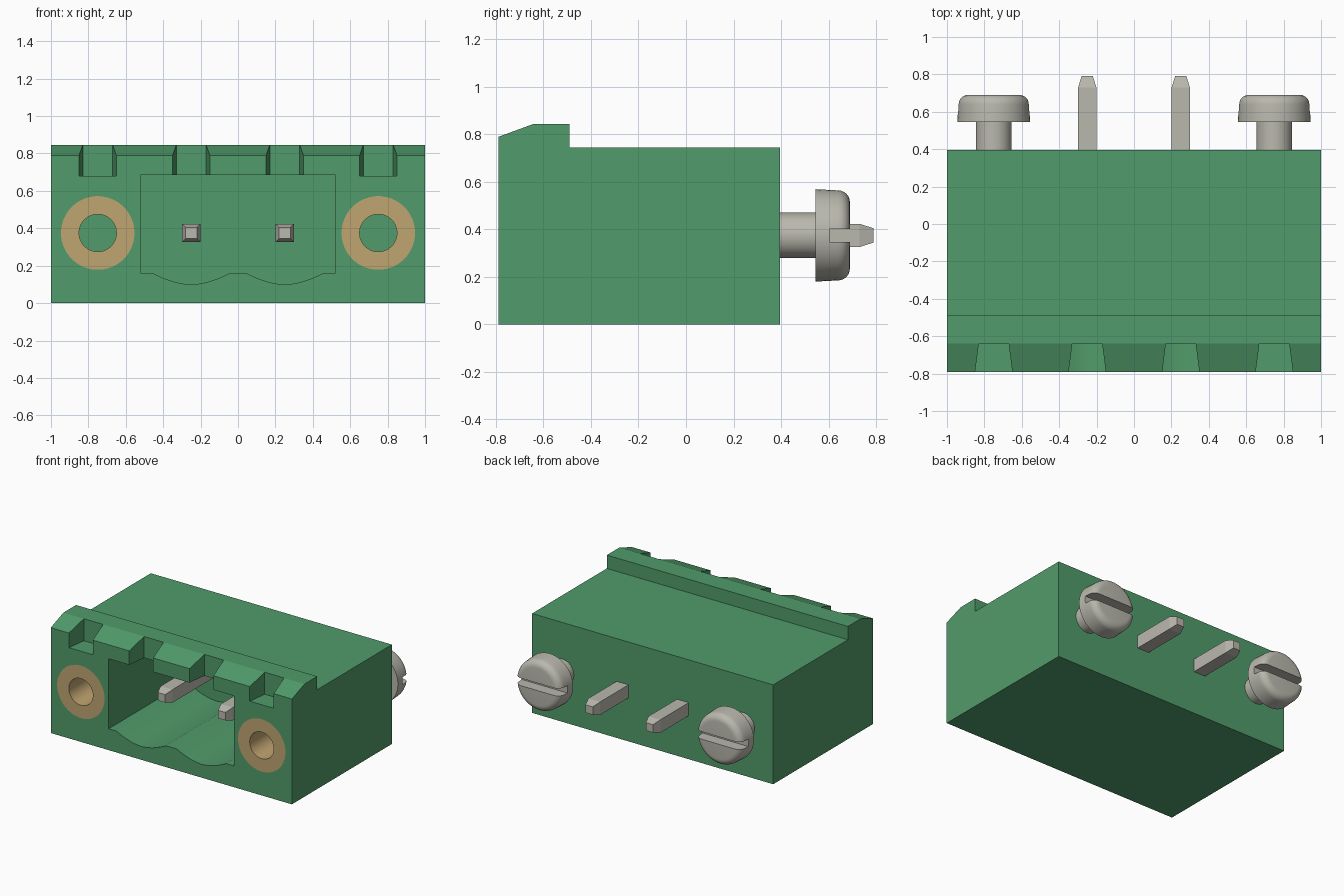
import bpy, bmesh, math
from mathutils import Vector

if "Cube" in bpy.data.objects:
    bpy.data.objects.remove(bpy.data.objects["Cube"])


def material(name, rgb, metallic=0.0):
    m = bpy.data.materials.new(name)
    m.use_nodes = True
    m.diffuse_color = (*rgb, 1)
    bsdf = m.node_tree.nodes["Principled BSDF"]
    bsdf.inputs["Base Color"].default_value = (*rgb, 1)
    bsdf.inputs["Roughness"].default_value = 0.6
    return m


GREEN = material("green plastic", (0.083, 0.33, 0.145))
BRASS = material("brass", (0.53, 0.376, 0.165))
METAL = material("tinned metal", (0.49, 0.48, 0.42))

AXIS_Z = 0.375     # height of pins and screws
FRONT = -0.79
BACK = 0.395


def finish(bm, name, mat, smooth=None):
    bmesh.ops.recalc_face_normals(bm, faces=bm.faces)
    mesh = bpy.data.meshes.new(name)
    bm.to_mesh(mesh)
    bm.free()
    mesh.materials.append(mat)
    ob = bpy.data.objects.new(name, mesh)
    bpy.context.collection.objects.link(ob)
    if smooth:
        smooth_by_angle(ob, smooth)
    return ob


def smooth_by_angle(ob, degrees):
    bpy.ops.object.select_all(action="DESELECT")
    ob.select_set(True)
    bpy.context.view_layer.objects.active = ob
    bpy.ops.object.shade_smooth_by_angle(angle=math.radians(degrees))


def prism(name, points, axis, lo, hi, mat):
    """Extrude a 2D outline along one axis."""
    bm = bmesh.new()

    def place(p, d):
        co = list(p)
        co.insert(axis, d)
        return bm.verts.new(co)

    face = bm.faces.new([place(p, lo) for p in points])
    ext = bmesh.ops.extrude_face_region(bm, geom=[face])
    shift = Vector((0, 0, 0))
    shift[axis] = hi - lo
    bmesh.ops.translate(bm, vec=shift,
                        verts=[g for g in ext["geom"] if isinstance(g, bmesh.types.BMVert)])
    return finish(bm, name, mat)


def lathe(name, x, profile, mat, sides=40, closed=False, smooth=None):
    """Revolve (y, radius) pairs about the line through x, parallel to y."""
    bm = bmesh.new()
    rings = []
    for y, r in profile:
        ring = []
        for i in range(sides):
            a = 2 * math.pi * (i + 0.5) / sides
            ring.append(bm.verts.new((x + r * math.cos(a), y, AXIS_Z + r * math.sin(a))))
        rings.append(ring)
    pairs = list(zip(rings, rings[1:]))
    if closed:
        pairs.append((rings[-1], rings[0]))
    else:
        bm.faces.new(rings[0])
        bm.faces.new(rings[-1])
    for a, b in pairs:
        for i in range(sides):
            j = (i + 1) % sides
            bm.faces.new((a[i], a[j], b[j], b[i]))
    return finish(bm, name, mat, smooth)


def cut(ob, cutter):
    mod = ob.modifiers.new("cut", "BOOLEAN")
    mod.operation = "DIFFERENCE"
    mod.solver = "EXACT"
    mod.object = cutter
    bpy.ops.object.select_all(action="DESELECT")
    ob.select_set(True)
    bpy.context.view_layer.objects.active = ob
    bpy.ops.object.modifier_apply(modifier=mod.name)
    bpy.data.objects.remove(cutter)


# Housing with raised, sloped front lip
housing = prism("housing", [(FRONT, 0), (BACK, 0), (BACK, 0.745), (-0.49, 0.745),
                            (-0.49, 0.845), (-0.64, 0.845), (FRONT, 0.79)],
                0, -1, 1, GREEN)

# Plug cavity with a scalloped floor under each pin
outline = [(0.52, 0.685), (-0.52, 0.685), (-0.52, 0.16)]
steps = 12
for cx in (-0.25, 0.25):
    for i in range(steps + 1):
        t = 2 * i / steps - 1
        outline.append((cx + 0.205 * t, 0.10 + 0.06 * abs(t) ** 1.8))
outline.append((0.52, 0.16))
cut(housing, prism("cavity_cutter", outline, 1, -0.9, 0.1, GREEN))

# Tapered coding notches along the lip
for cx in (-0.75, -0.25, 0.25, 0.75):
    notch = [(cx - 0.102, -0.81), (cx + 0.102, -0.81), (cx + 0.08, -0.64), (cx - 0.08, -0.64)]
    cut(housing, prism("notch_cutter", notch, 2, 0.68, 1.0, GREEN))

# Bores for the threaded sleeves
for cx in (-0.75, 0.75):
    cut(housing, lathe("bore_cutter", cx, [(-0.9, 0.197), (0, 0.197)], GREEN))
smooth_by_angle(housing, 20)

for side, s in (("right", -1), ("left", 1)):
    # Threaded sleeve, flush with the front
    lathe(side + "_sleeve", s * 0.75,
          [(FRONT, 0.1), (FRONT, 0.197), (0, 0.197), (0, 0.1)],
          BRASS, closed=True, smooth=30)

    # Contact pin with chamfered tips
    k = math.sqrt(2)
    lathe(side + "_pin", s * 0.25,
          [(-0.55, 0.03 * k), (-0.49, 0.049 * k), (0.73, 0.049 * k), (0.79, 0.03 * k)],
          METAL, sides=4)

    # Screw: shank, rounded head and driver slot
    profile = [(BACK - 0.05, 0.096), (0.545, 0.096), (0.545, 0.195), (0.6, 0.192)]
    for i in range(7):
        a = math.pi / 2 * i / 6
        profile.append((0.64 + 0.05 * math.sin(a), 0.14 + 0.05 * math.cos(a)))
    screw = lathe(side + "_screw", s * 0.75, profile, METAL, sides=48)
    h = 0.028
    slot = [(0.605, AXIS_Z - h), (0.8, AXIS_Z - h), (0.8, AXIS_Z + h), (0.605, AXIS_Z + h)]
    cut(screw, prism("slot_cutter", slot, 0, s * 0.75 - 0.3, s * 0.75 + 0.3, METAL))
    smooth_by_angle(screw, 30)
